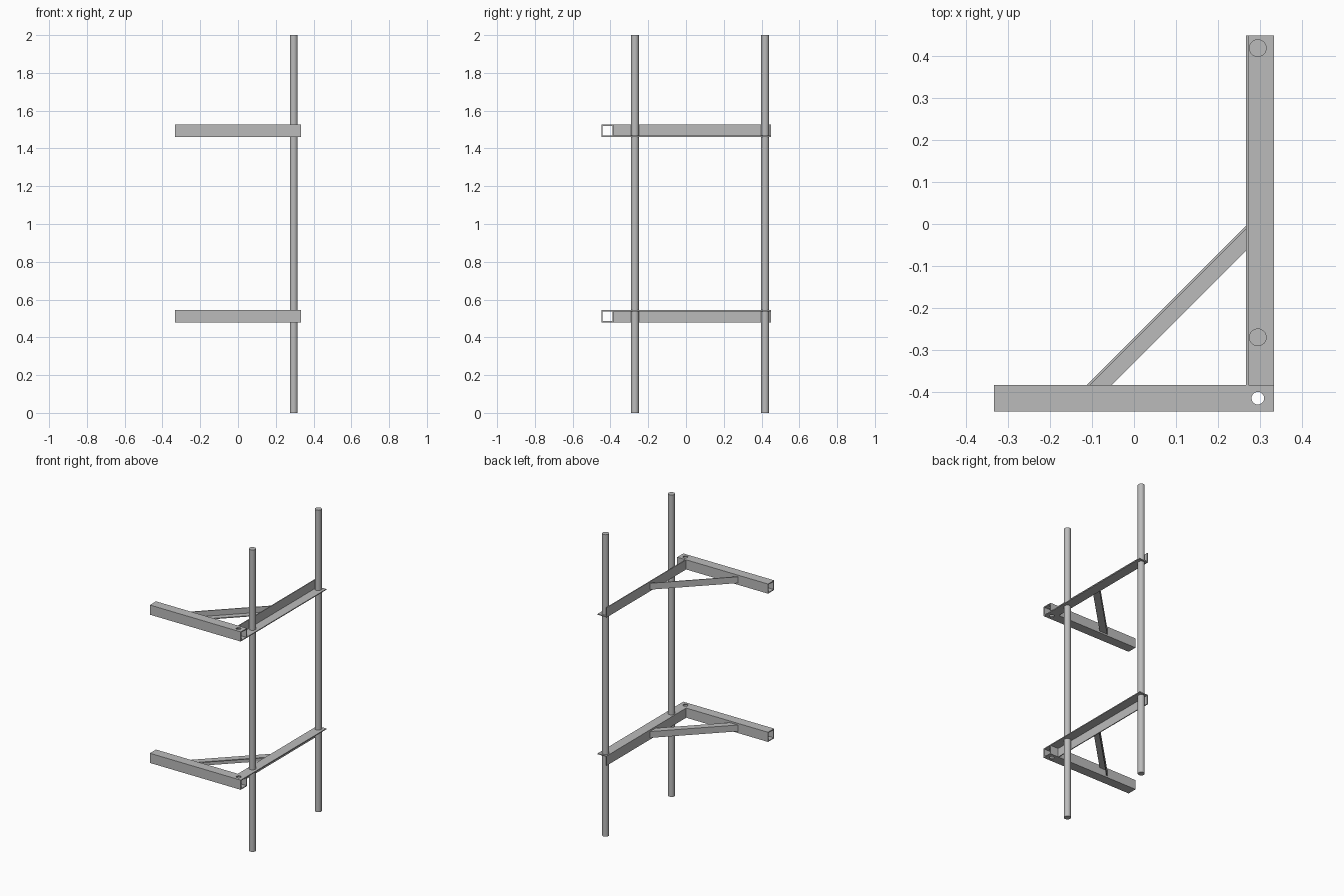
import bpy, bmesh

cube = bpy.data.objects.get("Cube")
if cube:
    bpy.data.objects.remove(cube, do_unlink=True)

steel = bpy.data.materials.new("grey steel")
steel.use_nodes = True
GREY = (0.5, 0.5, 0.5, 1)
steel.diffuse_color = GREY
steel.node_tree.nodes["Principled BSDF"].inputs["Base Color"].default_value = GREY

MID_Z = 1.0025      # the two brackets mirror about this height
ARM_Z = 0.491       # bracket centre above and below it
HALF = 0.032        # half the size of the square tube
WALL = 0.006
EDGE_X, FRONT_Y, BACK_Y = 0.333, -0.447, 0.449
RAIL_X = EDGE_X - 2 * HALF - 0.002
JOIN_Y = FRONT_Y + 2 * HALF
ROD_X = 0.295


def prism(name, plan, z0, z1):
    """Extrude a plan outline between two heights."""
    bm = bmesh.new()
    base = bm.faces.new([bm.verts.new((x, y, z0)) for x, y in plan])
    top = bmesh.ops.extrude_face_region(bm, geom=[base])["geom"]
    bmesh.ops.translate(bm, vec=(0, 0, z1 - z0),
                        verts=[v for v in top if isinstance(v, bmesh.types.BMVert)])
    bmesh.ops.recalc_face_normals(bm, faces=bm.faces)
    mesh = bpy.data.meshes.new(name)
    bm.to_mesh(mesh)
    bm.free()
    mesh.materials.append(steel)
    obj = bpy.data.objects.new(name, mesh)
    bpy.context.collection.objects.link(obj)
    return obj


def rect(x0, x1, y0, y1):
    return [(x0, y0), (x1, y0), (x1, y1), (x0, y1)]


def rod(name, x, y, radius, z0, z1):
    bpy.ops.mesh.primitive_cylinder_add(vertices=32, radius=radius, depth=z1 - z0,
                                        location=(x, y, (z0 + z1) / 2))
    obj = bpy.context.object
    obj.name = name
    obj.data.materials.append(steel)
    bpy.ops.object.shade_smooth_by_angle()
    return obj


def cut(obj, cutter):
    mod = obj.modifiers.new("cut", "BOOLEAN")
    mod.operation = "DIFFERENCE"
    mod.solver = "EXACT"
    mod.object = cutter
    bpy.context.view_layer.objects.active = obj
    bpy.ops.object.modifier_apply(modifier=mod.name)
    bpy.data.objects.remove(cutter, do_unlink=True)


def strip(start, width):
    """Plan of a diagonal strip mitred against the tube and the rail."""
    rise = RAIL_X - start
    return [(start, JOIN_Y), (start + width, JOIN_Y),
            (RAIL_X, JOIN_Y + rise - width), (RAIL_X, JOIN_Y + rise)]


def angle_iron(name, wall_plan, flange_plan, z, half, side):
    """Upright wall plus a flange on the side facing the mirror plane."""
    prism(name + "_wall", wall_plan, z - half, z + half)
    edge = z - side * half
    inner = edge + side * WALL
    prism(name + "_flange", flange_plan, min(edge, inner), max(edge, inner))


for label, side in (("upper", 1), ("lower", -1)):
    z = MID_Z + side * ARM_Z
    # open square tube with a bolt hole
    tube = prism(label + "_square_tube", rect(-EDGE_X, EDGE_X, FRONT_Y, JOIN_Y),
                 z - HALF, z + HALF)
    cut(tube, prism("tube_bore", rect(-1, 1, FRONT_Y + WALL, JOIN_Y - WALL),
                    z - HALF + WALL, z + HALF - WALL))
    cut(tube, rod("bolt_cutter", ROD_X, (FRONT_Y + JOIN_Y) / 2, 0.015, z - 0.1, z + 0.1))
    # side rail
    angle_iron(label + "_rail", rect(RAIL_X, RAIL_X + WALL, JOIN_Y, BACK_Y),
               rect(RAIL_X + WALL, EDGE_X, JOIN_Y, BACK_Y), z, HALF, side)
    # diagonal brace
    angle_iron(label + "_brace", strip(-0.112, 0.008), strip(-0.104, 0.052),
               z, 0.021, side)

# upright rods
for label, y in (("front", -0.27), ("back", 0.419)):
    rod(label + "_upright_rod", ROD_X, y, 0.021, 0, 2)
